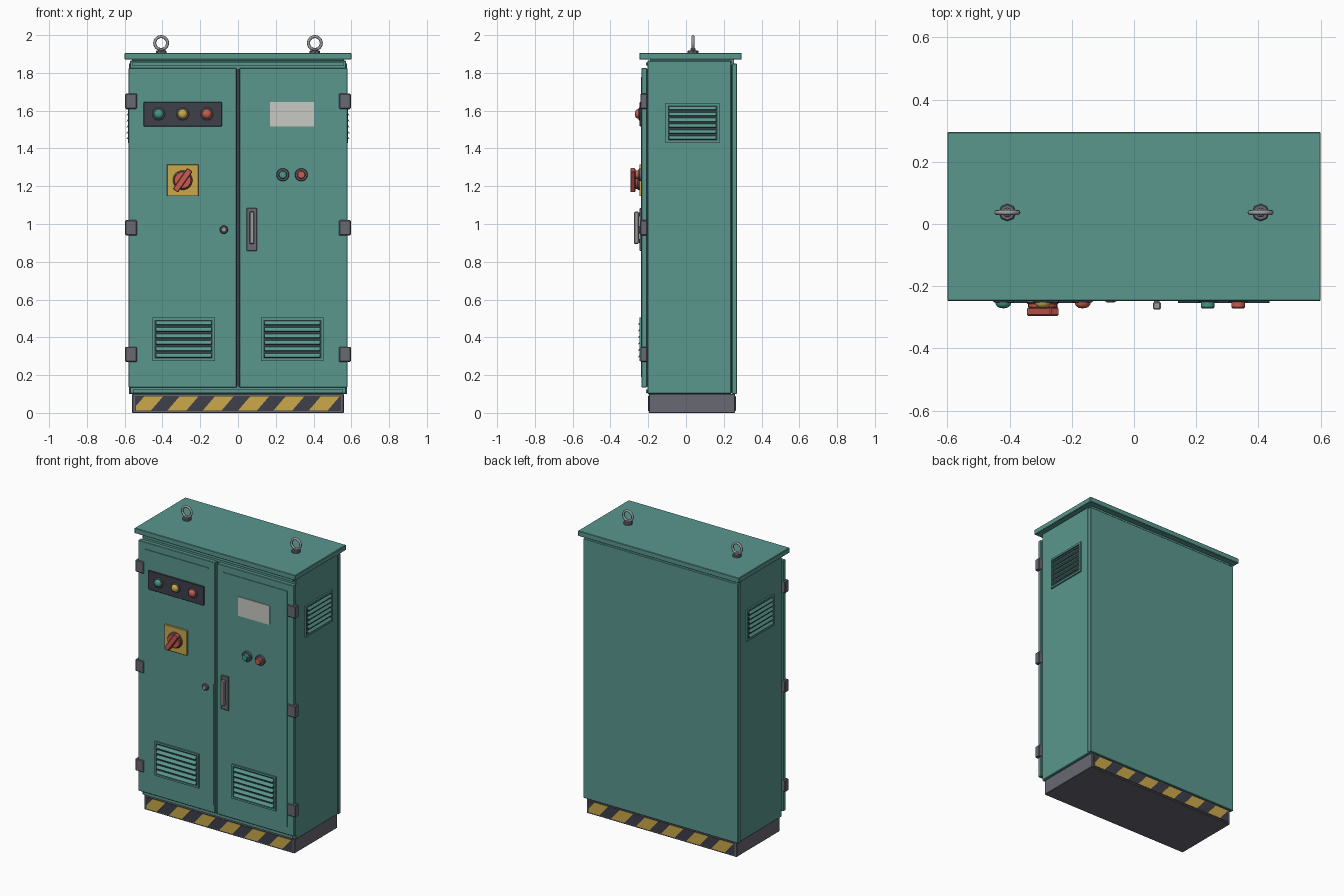
import bpy, bmesh
from math import radians, pi
from mathutils import Matrix, Vector

cube = bpy.data.objects.get("Cube")
if cube:
    bpy.data.objects.remove(cube, do_unlink=True)


def material(name, rgb):
    m = bpy.data.materials.new(name)
    m.use_nodes = True
    m.diffuse_color = (*rgb, 1)
    bsdf = m.node_tree.nodes["Principled BSDF"]
    bsdf.inputs["Base Color"].default_value = (*rgb, 1)
    bsdf.inputs["Roughness"].default_value = 0.6
    return m


TEAL = material("teal paint", (0.10, 0.31, 0.27))
DARK = material("charcoal", (0.05, 0.05, 0.07))
GREY = material("steel grey", (0.14, 0.14, 0.17))
METAL = material("light metal", (0.34, 0.34, 0.36))
PALE = material("pale label", (0.58, 0.58, 0.55))
YELLOW = material("warning yellow", (0.60, 0.40, 0.07))
RED = material("signal red", (0.58, 0.11, 0.08))
GREEN = material("signal green", (0.06, 0.32, 0.24))
SLOT = material("vent shadow", (0.03, 0.06, 0.06))


def finish(name, bm, mats, bevel=0, smooth=False):
    bmesh.ops.recalc_face_normals(bm, faces=bm.faces)
    mesh = bpy.data.meshes.new(name)
    bm.to_mesh(mesh)
    bm.free()
    ob = bpy.data.objects.new(name, mesh)
    bpy.context.collection.objects.link(ob)
    for m in mats:
        mesh.materials.append(m)
    if bevel:
        mod = ob.modifiers.new("edge", "BEVEL")
        mod.width, mod.segments = bevel, 1
    if smooth:
        bpy.ops.object.select_all(action="DESELECT")
        ob.select_set(True)
        bpy.context.view_layer.objects.active = ob
        bpy.ops.object.shade_smooth_by_angle(angle=radians(40))
    return ob


def add_box(bm, x, y, z, index=0, tilt=None):
    """Box from (low, high) ranges, optionally turned about its own centre."""
    mid = Vector([(a + b) / 2 for a, b in (x, y, z)])
    size = [b - a for a, b in (x, y, z)]
    mat = Matrix.Translation(mid) @ (tilt or Matrix()) @ Matrix.Diagonal((*size, 1))
    verts = bmesh.ops.create_cube(bm, size=1, matrix=mat)["verts"]
    for f in {f for v in verts for f in v.link_faces}:
        f.material_index = index


def box(name, x, y, z, mat, bevel=0, tilt=None):
    bm = bmesh.new()
    add_box(bm, x, y, z, 0, tilt)
    return finish(name, bm, [mat], bevel)


def lathe(name, profile, place, mat, steps=24):
    """Spin (radius, height) points; height points to the front by default."""
    bm = bmesh.new()
    verts = [bm.verts.new((r, 0, h)) for r, h in profile]
    edges = [bm.edges.new(p) for p in zip(verts, verts[1:])]
    bmesh.ops.spin(bm, geom=verts + edges, cent=(0, 0, 0), axis=(0, 0, 1),
                   angle=2 * pi, steps=steps)
    bmesh.ops.remove_doubles(bm, verts=bm.verts, dist=0.0002)
    bm.transform(place)
    return finish(name, bm, [mat], smooth=steps > 8)


def facing(x, z, y=-0.235):
    return Matrix.Translation((x, y, z)) @ Matrix.Rotation(pi / 2, 4, "X")


def disc(name, r, low, high, place, mat, steps=24):
    c = min(0.004, (high - low) / 3)
    return lathe(name, [(0, low), (r, low), (r, high - c), (r - c, high), (0, high)],
                 place, mat, steps)


# Cabinet shell
box("cabinet_body", (-0.573, 0.573), (-0.205, 0.24), (0.10, 1.865), TEAL, 0.004)
box("back_panel", (-0.578, 0.578), (0.244, 0.27), (0.10, 1.85), TEAL, 0.003)
box("back_seam", (-0.57, 0.57), (0.235, 0.25), (0.105, 1.845), DARK)
box("roof", (-0.6, 0.6), (-0.247, 0.295), (1.87, 1.905), TEAL, 0.003)
box("roof_neck", (-0.56, 0.56), (-0.19, 0.255), (1.85, 1.875), TEAL)
box("top_rail", (-0.56, 0.56), (-0.213, -0.2), (1.838, 1.856), TEAL)
box("bottom_rail", (-0.555, 0.555), (-0.213, -0.2), (0.106, 0.124), TEAL)
box("door_gasket", (-0.02, 0.02), (-0.209, -0.2), (0.14, 1.82), DARK)

# Plinth with slanted warning stripes front and back
box("plinth", (-0.56, 0.56), (-0.197, 0.26), (0, 0.10), GREY, 0.003)
for name, y, turn in (("front", -0.197, 0), ("back", 0.26, pi)):
    place = Matrix.Translation((0, y, 0)) @ Matrix.Rotation(turn, 4, "Z")
    bm = bmesh.new()
    add_box(bm, (-0.545, 0.545), (-0.003, 0.001), (0.01, 0.09))
    bm.transform(place)
    finish(name + "_warning_band", bm, [DARK])
    bm = bmesh.new()
    for i in range(-4, 4):
        x = i * 0.187
        corners = ((x, 0.012), (x + 0.1, 0.012), (x + 0.165, 0.088), (x + 0.065, 0.088))
        bm.faces.new([bm.verts.new((a, -0.005, b)) for a, b in corners])
    for side in (-1, 1):
        bmesh.ops.bisect_plane(bm, geom=bm.verts[:] + bm.edges[:] + bm.faces[:],
                               plane_co=(side * 0.54, 0, 0), plane_no=(side, 0, 0),
                               clear_outer=True)
    bmesh.ops.solidify(bm, geom=bm.faces[:], thickness=0.002)
    bm.transform(place)
    finish(name + "_warning_stripes", bm, [YELLOW])


# Louvred vents, drawn facing the front and then turned
def vent(name, width, height, place, slats=6):
    w, h, rim = width / 2, height / 2, 0.012
    bm = bmesh.new()
    add_box(bm, (-w + rim, w - rim), (-0.003, 0.002), (-h + rim, h - rim), 1)
    for s in (-1, 1):
        edge = sorted((s * w, s * (w - rim)))
        add_box(bm, edge, (-0.01, 0.002), (-h, h))
        edge = sorted((s * h, s * (h - rim)))
        add_box(bm, (-w + rim, w - rim), (-0.01, 0.002), edge)
    pitch = 2 * (h - rim) / slats
    for i in range(slats):
        z = -h + rim + pitch * (i + 0.5)
        add_box(bm, (-w + 0.018, w - 0.018), (-0.012, -0.008),
                (z - pitch * 0.33, z + pitch * 0.33), 0, Matrix.Rotation(radians(-35), 4, "X"))
    bm.transform(place)
    finish(name, bm, [TEAL, SLOT])


for side, label in ((-1, "right"), (1, "left")):
    # Doors with pressed ribs
    inner, outer = side * 0.007, side * 0.58
    box(label + "_door", sorted((inner, outer)), (-0.235, -0.207), (0.135, 1.825), TEAL, 0.003)
    rib_y = (-0.239, -0.233)
    box(label + "_door_outer_rib", sorted((side * 0.528, side * 0.534)), rib_y, (0.19, 1.778), TEAL)
    box(label + "_door_top_rib", sorted((side * 0.055, side * 0.534)), rib_y, (1.772, 1.778), TEAL)
    # Hinges
    for n, z in enumerate((0.31, 0.98, 1.65)):
        box(f"{label}_hinge_{n + 1}", sorted((side * 0.535, side * 0.597)), (-0.242, -0.205),
            (z - 0.04, z + 0.04), GREY, 0.004)
    # Vents
    vent(label + "_door_vent", 0.33, 0.23, Matrix.Translation((side * 0.288, -0.235, 0.39)))
    vent(label + "_side_vent", 0.285, 0.21, Matrix.Translation((side * 0.573, 0.035, 1.535))
         @ Matrix.Rotation(side * pi / 2, 4, "Z"))
    # Lifting eyes
    up = Matrix.Translation((side * 0.407, 0.037, 1.905))
    disc(label + "_eye_base", 0.028, 0, 0.014, up, GREY, 8)
    disc(label + "_eye_stem", 0.014, 0, 0.026, up, METAL, 12)
    bpy.ops.mesh.primitive_torus_add(major_radius=0.034, minor_radius=0.008, major_segments=24,
                                     minor_segments=8, location=(side * 0.407, 0.037, 1.958),
                                     rotation=(pi / 2, 0, 0))
    ring = bpy.context.object
    ring.name = label + "_lifting_eye"
    ring.data.materials.append(METAL)
    bpy.ops.object.shade_smooth_by_angle(angle=radians(60))
box("right_door_inner_rib", (-0.022, -0.016), (-0.239, -0.233), (0.19, 1.0), TEAL)

# Lamp panel
box("lamp_panel", (-0.5, -0.085), (-0.245, -0.234), (1.517, 1.645), DARK, 0.002)
for label, x, mat in (("green", -0.42, GREEN), ("yellow", -0.293, YELLOW), ("red", -0.165, RED)):
    disc(label + "_lamp_bezel", 0.034, 0, 0.017, facing(x, 1.583), GREY)
    lathe(label + "_lamp", [(0.025, 0.01), (0.025, 0.022), (0.02, 0.03), (0.011, 0.035), (0, 0.036)],
          facing(x, 1.583), mat)

# Main switch
box("switch_plate", (-0.376, -0.209), (-0.247, -0.234), (1.147, 1.315), YELLOW, 0.002)
disc("switch_collar", 0.052, 0.01, 0.022, facing(-0.293, 1.232), GREY)
disc("switch_knob", 0.047, 0.02, 0.036, facing(-0.293, 1.232), RED)
box("switch_handle", (-0.361, -0.225), (-0.295, -0.268), (1.215, 1.249), RED, 0.004,
    Matrix.Rotation(radians(-55), 4, "Y"))

# Label plate and push buttons
box("label_plate", (0.17, 0.403), (-0.241, -0.234), (1.517, 1.645), PALE)
for label, x, mat in (("green", 0.237, GREEN), ("red", 0.335, RED)):
    disc(label + "_button_bezel", 0.034, 0, 0.016, facing(x, 1.261), GREY)
    disc(label + "_button", 0.022, 0.01, 0.036, facing(x, 1.261), mat)

# Lock and door handle
disc("lock", 0.022, 0, 0.014, facing(-0.075, 0.97), GREY)
disc("lock_core", 0.014, 0.01, 0.018, facing(-0.075, 0.97), METAL)
box("handle_plate", (0.045, 0.1), (-0.246, -0.234), (0.857, 1.085), GREY, 0.003)
box("handle_grip", (0.061, 0.086), (-0.275, -0.25), (0.895, 1.065), METAL, 0.004)
for n, z in enumerate((0.91, 1.05)):
    box(f"handle_post_{n + 1}", (0.065, 0.082), (-0.255, -0.24), (z - 0.01, z + 0.01), GREY)
